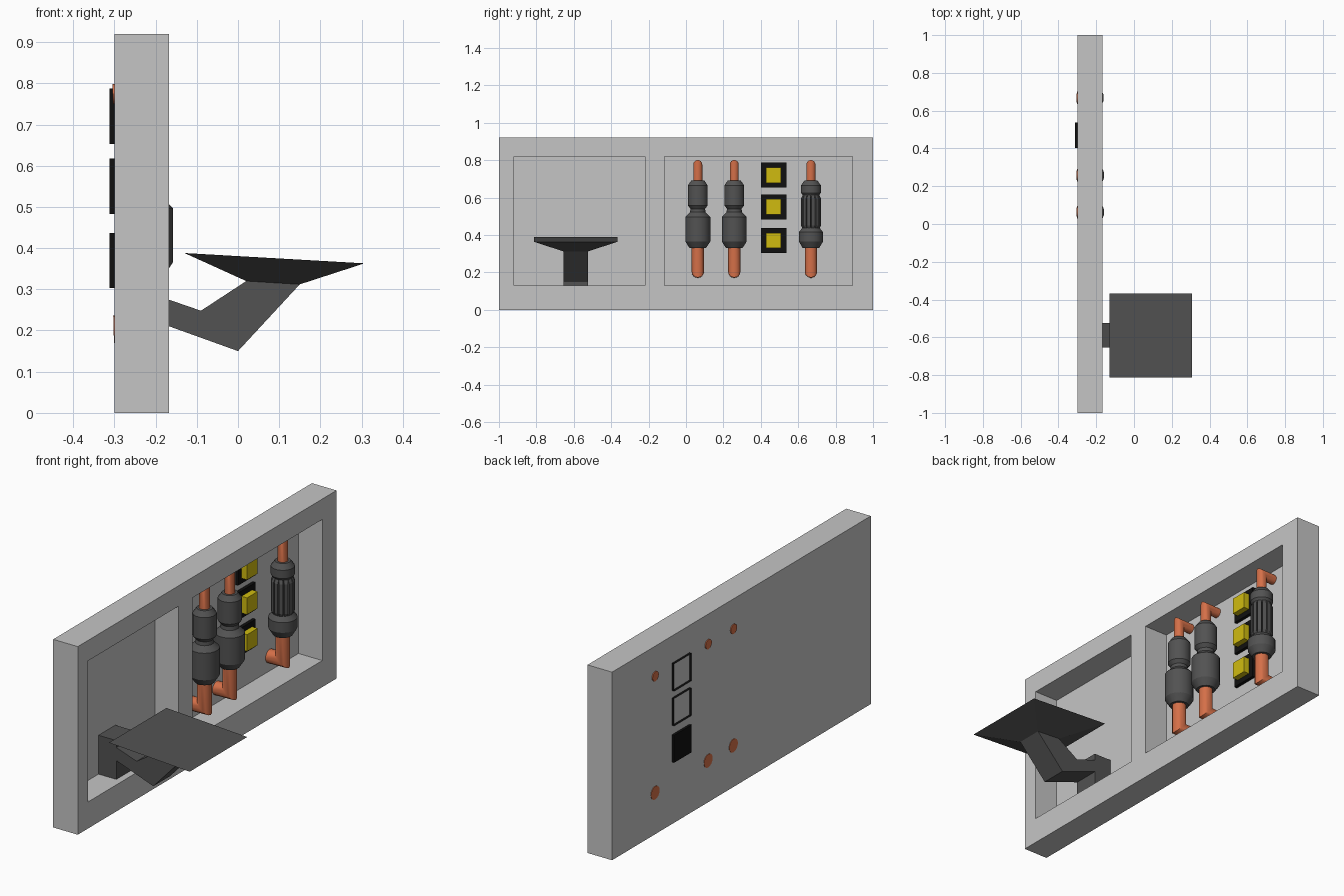
import bpy, bmesh, math
from mathutils import Vector

if "Cube" in bpy.data.objects:
    bpy.data.objects.remove(bpy.data.objects["Cube"])


def mat(name, rgb):
    m = bpy.data.materials.new(name)
    m.diffuse_color = (*rgb, 1)
    m.use_nodes = True
    m.node_tree.nodes["Principled BSDF"].inputs["Base Color"].default_value = m.diffuse_color
    return m


GREY = mat("panel_grey", (0.56, 0.56, 0.56))
DARK = mat("dark_grey", (0.085, 0.085, 0.085))
COPPER = mat("copper", (0.66, 0.16, 0.065))
YELLOW = mat("yellow", (0.63, 0.5, 0.005))
BLACK = mat("black", (0.005, 0.005, 0.005))
BACK, FRONT = -0.30, -0.167   # wall panel x range
AXIS = -0.225                 # x of the upright canisters


def finish(name, bm, material, smooth=False):
    bmesh.ops.recalc_face_normals(bm, faces=bm.faces[:])
    me = bpy.data.meshes.new(name)
    bm.to_mesh(me)
    bm.free()
    me.materials.append(material)
    ob = bpy.data.objects.new(name, me)
    bpy.context.collection.objects.link(ob)
    if smooth:
        bpy.ops.object.select_all(action='DESELECT')
        ob.select_set(True)
        bpy.context.view_layer.objects.active = ob
        bpy.ops.object.shade_smooth_by_angle(angle=math.radians(30))
    return ob


def loft(bm, rings):
    """Skin a list of equal vertex rings and cap both ends."""
    vs = [[bm.verts.new(p) for p in r] for r in rings]
    n = len(vs[0])
    for a, b in zip(vs, vs[1:]):
        for i in range(n):
            bm.faces.new((a[i], a[(i + 1) % n], b[(i + 1) % n], b[i]))
    bm.faces.new(vs[0][::-1])
    bm.faces.new(vs[-1])


def rect(x0, x1, y0, y1, z0, z1):
    """Rectangle around y, with its own z on the two x edges."""
    return [(x0, y0, z0), (x1, y0, z1), (x1, y1, z1), (x0, y1, z0)]


def box(name, x0, x1, y0, y1, z0, z1, material, open_back=False):
    bm = bmesh.new()
    loft(bm, [rect(x0, x1, y0, y1, z, z) for z in (z0, z1)])
    if open_back:
        back = [f for f in bm.faces if all(abs(v.co.x - x0) < 1e-5 for v in f.verts)]
        bmesh.ops.delete(bm, geom=back, context='FACES_ONLY')
    return finish(name, bm, material)


def lathe(name, y, profile, material, n=16):
    """Turned part around the upright canister axis."""
    bm = bmesh.new()
    ang = [2 * math.pi * (i + 0.5) / n for i in range(n)]
    loft(bm, [[(AXIS + r * math.cos(a), y + r * math.sin(a), z) for a in ang]
              for r, z in profile])
    return finish(name, bm, material, True)


def pipe(name, y, path, r, n=16):
    """Round pipe with mitred corners along an x-z path."""
    pts = [Vector(p) for p in path]
    rings = []
    for i, p in enumerate(pts):
        d0 = (p - pts[i - 1]).normalized() if i else None
        d1 = (pts[i + 1] - p).normalized() if i < len(pts) - 1 else None
        d0, d1 = d0 or d1, d1 or d0
        t = (d0 + d1).normalized()
        side = Vector((-t.y, t.x)) / t.dot(d0)
        ring = []
        for k in range(n):
            a = 2 * math.pi * k / n
            q = p + side * r * math.cos(a)
            ring.append((q.x, y + r * math.sin(a), q.y))
        rings.append(ring)
    bm = bmesh.new()
    loft(bm, rings)
    return finish(name, bm, COPPER, True)


# Wall panel with two deep recesses
bm = bmesh.new()
ys = [-1, -0.92, -0.22, -0.115, 0.89, 1]
zs = [0, 0.13, 0.82, 0.92]
grid = [[bm.verts.new((FRONT, y, z)) for z in zs] for y in ys]
pockets = []
for i in range(5):
    for j in range(3):
        f = bm.faces.new((grid[i][j], grid[i + 1][j], grid[i + 1][j + 1], grid[i][j + 1]))
        if j == 1 and i in (1, 3):
            pockets.append(f)
rim = [e for e in bm.edges if e.is_boundary]
new = bmesh.ops.extrude_edge_only(bm, edges=rim)['geom']
bmesh.ops.translate(bm, vec=(BACK - FRONT, 0, 0),
                    verts=[g for g in new if isinstance(g, bmesh.types.BMVert)])
bmesh.ops.holes_fill(bm, edges=[e for e in bm.edges if e.is_boundary], sides=0)
floors = bmesh.ops.extrude_discrete_faces(bm, faces=pockets)['faces']
bmesh.ops.translate(bm, vec=(BACK - FRONT + 0.004, 0, 0),
                    verts=list({v for f in floors for v in f.verts}))
bmesh.ops.dissolve_limit(bm, angle_limit=0.01, verts=bm.verts[:], edges=bm.edges[:])
finish("wall_panel", bm, GREY)

# Bent support arm with its foot in the left recess
side = [(-0.297, 0.13), (-0.2, 0.13), (-0.2, 0.222), (0, 0.15), (0.15, 0.312),
        (0.02, 0.32), (-0.09, 0.248), (-0.2, 0.286), (-0.2, 0.32), (-0.297, 0.32)]
bm = bmesh.new()
loft(bm, [[(x, y, z) for x, z in side] for y in (-0.655, -0.525)])
finish("support_arm", bm, DARK)

# Flared tray on the arm
bm = bmesh.new()
loft(bm, [rect(0.02, 0.15, -0.655, -0.525, 0.32, 0.312),
          rect(-0.13, 0.307, -0.812, -0.367, 0.388, 0.363)])
finish("flared_tray", bm, DARK)

# Square buttons on black plates
for i, z in enumerate((0.37, 0.55, 0.72)):
    box(f"button_plate_{i}", -0.312, -0.28, 0.402, 0.537, z - 0.067, z + 0.067,
        BLACK, open_back=i > 0)
    box(f"button_{i}", -0.285, -0.25, 0.427, 0.509, z - 0.041, z + 0.041, YELLOW)

# Copper pipes bending into the wall
for i, y in enumerate((0.063, 0.258, 0.668)):
    pipe(f"upper_pipe_{i}", y, [(AXIS, 0.66), (AXIS, 0.776), (-0.304, 0.774)], 0.024)
    pipe(f"lower_pipe_{i}", y, [(AXIS, 0.36), (AXIS, 0.205), (-0.302, 0.203)], 0.033)

# Solid canisters
for i, y in enumerate((0.063, 0.258)):
    lathe(f"canister_{i}", y,
          [(0.045, 0.33), (0.068, 0.365), (0.068, 0.497), (0.042, 0.522),
           (0.04, 0.54), (0.054, 0.558), (0.054, 0.665), (0.036, 0.69)], DARK)

# Open canister: two collars, glowing core and a cage of bars
y = 0.668
lathe("lower_collar", y, [(0.045, 0.33), (0.066, 0.365), (0.066, 0.415), (0.045, 0.44)], DARK)
lathe("upper_collar", y, [(0.04, 0.605), (0.054, 0.625), (0.054, 0.665), (0.036, 0.69)], DARK)
lathe("core", y, [(0.037, 0.42), (0.037, 0.63)], YELLOW)
BARS = 14
bm = bmesh.new()
for k in range(BARS):
    a = 2 * math.pi * (k + 0.5) / BARS
    out, tan = Vector((math.cos(a), math.sin(a), 0)), Vector((-math.sin(a), math.cos(a), 0))
    c = Vector((AXIS, y, 0))
    rings = []
    for r, z in ((0.044, 0.43), (0.053, 0.45), (0.053, 0.595), (0.044, 0.615)):
        rings.append([c + out * q + tan * w + Vector((0, 0, z))
                      for q, w in ((0.034, -0.008), (r, -0.009), (r, 0.009), (0.034, 0.008))])
    loft(bm, rings)
finish("cage_bars", bm, DARK)
